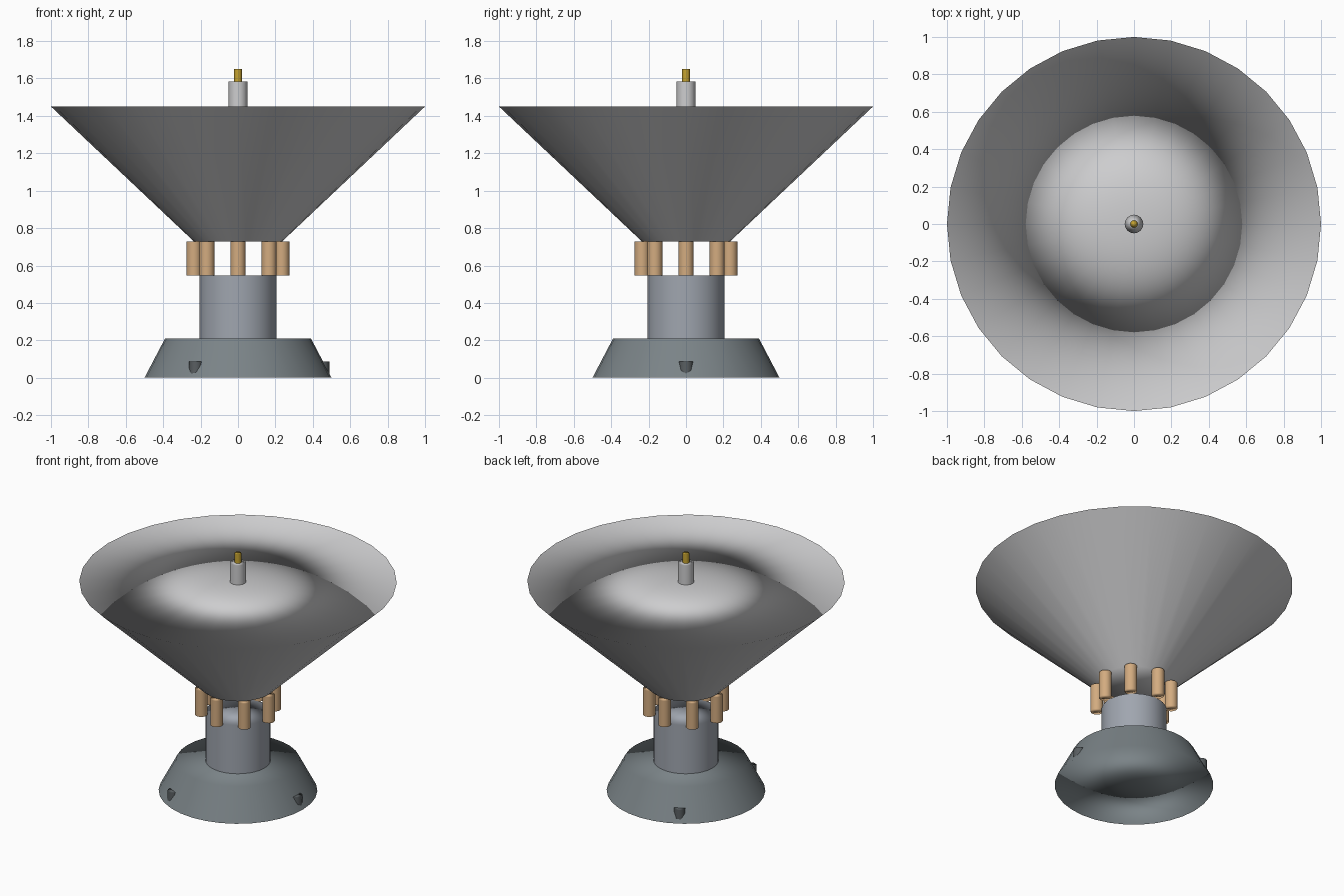
import bpy
import bmesh
from math import cos, sin, tau
from mathutils import Vector

if "Cube" in bpy.data.objects:
    bpy.data.objects.remove(bpy.data.objects["Cube"], do_unlink=True)


def material(name, rgb):
    mat = bpy.data.materials.new(name)
    mat.use_nodes = True
    mat.diffuse_color = (*rgb, 1)
    mat.node_tree.nodes["Principled BSDF"].inputs["Base Color"].default_value = (*rgb, 1)
    return mat


pale_grey = material("pale grey", (0.61, 0.61, 0.62))
steel = material("blue steel", (0.35, 0.38, 0.43))
slate = material("slate grey", (0.195, 0.227, 0.242))
dark_slate = material("dark slate", (0.1, 0.113, 0.12))
tan = material("tan", (0.65, 0.41, 0.215))
gold = material("gold", (0.57, 0.37, 0.03))


def frustum(name, mat, r_low, r_high, z_low, z_high, sides, x=0, y=0):
    """Closed round part whose wall shading runs smoothly into its fan caps."""
    height = z_high - z_low
    bm = bmesh.new()
    bmesh.ops.create_cone(bm, cap_ends=True, cap_tris=True, segments=sides,
                          radius1=r_low, radius2=r_high, depth=height)
    bmesh.ops.recalc_face_normals(bm, faces=bm.faces[:])
    for face in bm.faces:
        face.smooth = True
    mesh = bpy.data.meshes.new(name)
    bm.to_mesh(mesh)
    bm.free()

    # Rims keep the wall direction, cap centres point straight along the axis
    normals = []
    for vert in mesh.vertices:
        radial = Vector((vert.co.x, vert.co.y, 0))
        if radial.length < 0.001:
            normals.append(Vector((0, 0, 1 if vert.co.z > 0 else -1)))
        else:
            slope = Vector((0, 0, (r_low - r_high) / height))
            normals.append((radial.normalized() + slope).normalized())
    mesh.normals_split_custom_set_from_vertices(normals)

    mesh.materials.append(mat)
    obj = bpy.data.objects.new(name, mesh)
    obj.location = (x, y, (z_low + z_high) / 2)
    bpy.context.collection.objects.link(obj)
    return obj


def ring(name, count, distance, mat, radius, z_low, z_high, sides):
    for i in range(count):
        angle = tau * i / count
        frustum(f"{name}_{i + 1}", mat, radius, radius, z_low, z_high, sides,
                distance * cos(angle), distance * sin(angle))


# Foot, with three bolts sunk into its slope
frustum("base", slate, 0.5, 0.39, 0, 0.21, 32)
ring("base_bolt", 3, 0.45, dark_slate, 0.038, 0.005, 0.088, 8)

# Column and the ring of posts carrying the dish
frustum("column", steel, 0.205, 0.205, 0.2, 0.547, 32)
ring("support_post", 8, 0.235, tan, 0.04, 0.547, 0.728, 16)

# Dish, feed and tip
frustum("dish", pale_grey, 0.235, 1, 0.728, 1.45, 32)
frustum("feed", pale_grey, 0.05, 0.05, 1.44, 1.585, 16)
frustum("feed_tip", gold, 0.021, 0.021, 1.58, 1.65, 12)
